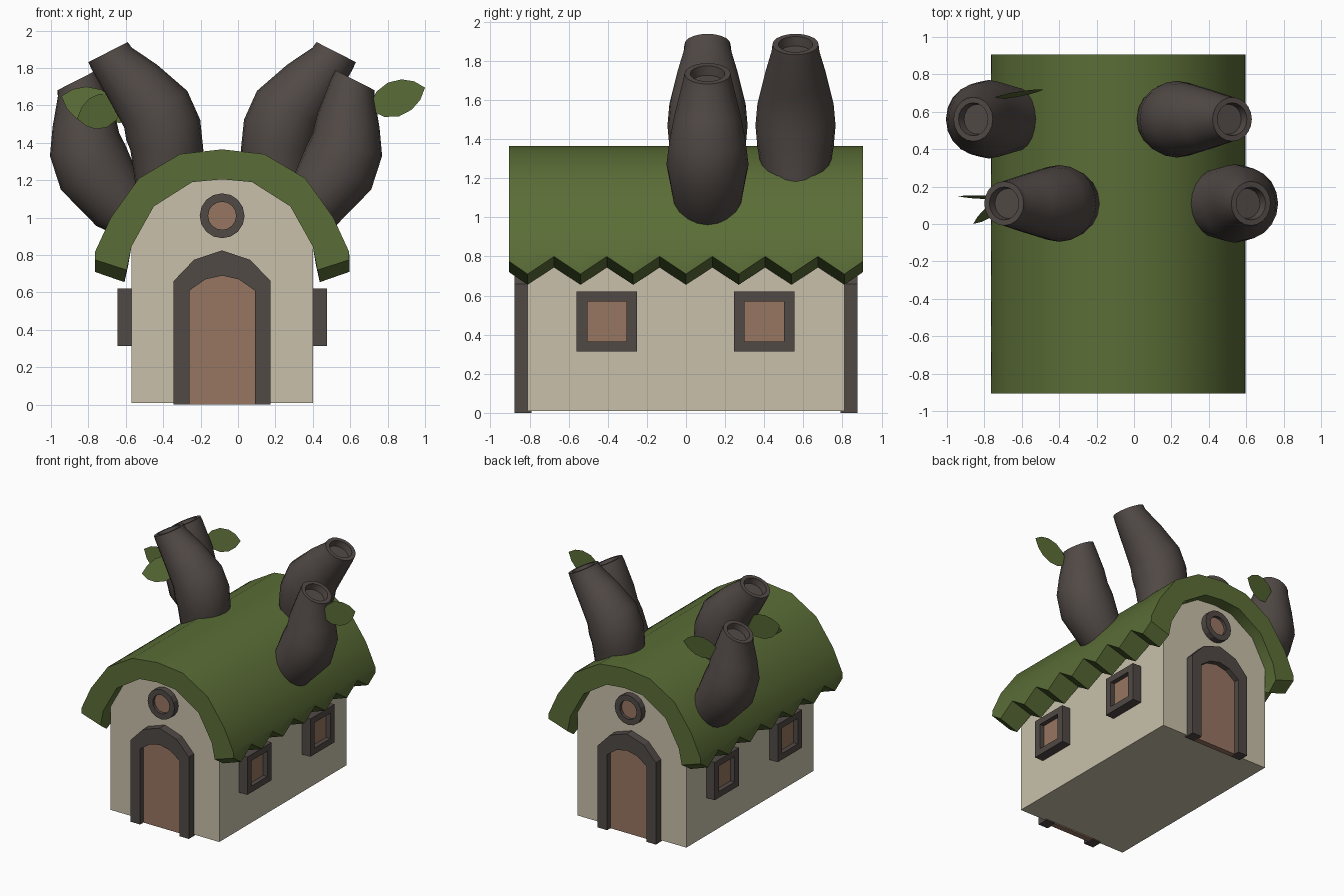
import bpy, bmesh, math
from mathutils import Vector

if "Cube" in bpy.data.objects:
    bpy.data.objects.remove(bpy.data.objects["Cube"], do_unlink=True)

CX = -0.085      # centre line of the house


def material(name, rgb):
    m = bpy.data.materials.new(name)
    m.use_nodes = True
    m.diffuse_color = (*rgb, 1)
    bsdf = m.node_tree.nodes["Principled BSDF"]
    bsdf.inputs["Base Color"].default_value = (*rgb, 1)
    bsdf.inputs["Roughness"].default_value = 0.9
    return m


PLASTER = material("cream plaster", (0.58, 0.53, 0.40))
BARK = material("dark bark", (0.082, 0.067, 0.061))
WOOD = material("warm wood", (0.31, 0.18, 0.122))
GREEN = material("moss green", (0.105, 0.155, 0.038))


def make(name, bm, mat, angle=None):
    bmesh.ops.recalc_face_normals(bm, faces=bm.faces)
    me = bpy.data.meshes.new(name)
    bm.to_mesh(me)
    bm.free()
    me.materials.append(mat)
    if angle:
        me.polygons.foreach_set("use_smooth", [True] * len(me.polygons))
        me.set_sharp_from_angle(angle=math.radians(angle))
    ob = bpy.data.objects.new(name, me)
    bpy.context.scene.collection.objects.link(ob)
    return ob


def shell(name, stations, mat, closed=False, angle=None):
    """Band between an outer and an inner line, swept through stations."""
    bm = bmesh.new()
    rows = [[[bm.verts.new(p) for p in line] for line in st] for st in stations]
    n = len(rows[0][0])
    spans = [(i, (i + 1) % n) for i in range(n if closed else n - 1)]
    for (ao, ai), (bo, bi) in zip(rows, rows[1:]):
        for i, j in spans:
            bm.faces.new((ao[i], ao[j], bo[j], bo[i]))
            bm.faces.new((ai[i], ai[j], bi[j], bi[i]))
        if not closed:
            for k in (0, n - 1):
                bm.faces.new((ao[k], ai[k], bi[k], bo[k]))
    for o, inn in (rows[0], rows[-1]):
        for i, j in spans:
            bm.faces.new((o[i], o[j], inn[j], inn[i]))
    return make(name, bm, mat, angle)


def prism(name, near, far, mat):
    bm = bmesh.new()
    a, b = ([bm.verts.new(p) for p in loop] for loop in (near, far))
    bm.faces.new(a)
    bm.faces.new(b)
    for i in range(len(a)):
        j = (i + 1) % len(a)
        bm.faces.new((a[i], a[j], b[j], b[i]))
    return make(name, bm, mat)


def mirrored(half):
    """Full arch from its right half, which starts at the crown."""
    return [(-u, z) for u, z in half[:0:-1]] + half


def opening(name, place, outer, inner, wall, front, panel, closed):
    """Raised frame with a recessed wooden panel."""
    at = lambda line, d: [place(u, d, z) for u, z in line]
    shell(name + "_frame", [(at(outer, d), at(inner, d)) for d in (wall - 0.02, front)],
          BARK, closed)
    prism(name + "_panel", at(inner, wall - 0.02), at(inner, panel), WOOD)


# Walls with an arched gable
arch = [(0, 1.205), (0.16, 1.19), (0.365, 1.06), (0.425, 0.953), (0.485, 0.845)]
gable = mirrored(arch + [(0.485, 0.01)])
prism("walls", *[[(CX + u, y, z) for u, z in gable] for y in (-0.81, 0.81)], PLASTER)

# Roof shell with zigzag eaves
outer_arch = [(0, 1.365), (0.225, 1.34), (0.445, 1.21), (0.595, 1.0), (0.678, 0.82)]
stations = []
for k in range(-7, 8):
    y = max(-0.905, min(0.905, k * 0.135))
    ys = [y]
    low = k % 2 == 0
    if abs(k) == 7:
        zo, zi, ui = 0.775, 0.72, 0.51
    else:
        zo, zi, ui = (0.71, 0.655, 0.522) if low else (0.80, 0.745, 0.502)
    stations.append([[(CX + u, y, z) for u, z in mirrored(line)]
                     for line in (outer_arch + [(0.68, zo)], arch + [(ui, zi)])])
shell("roof", stations, GREEN, angle=35)

# Doors and round windows on both gables
door_outer = [(0, 0.825), (0.15, 0.775), (0.26, 0.66), (0.26, 0)]
door_inner = [(0, 0.69), (0.09, 0.67), (0.175, 0.61), (0.175, 0)]


def circle(r, z, n=16):
    return [(r * math.cos(math.tau * i / n), z + r * math.sin(math.tau * i / n))
            for i in range(n)]


def rect(u, w, z0, z1):
    return [(u - w, z0), (u + w, z0), (u + w, z1), (u - w, z1)]


for side, s in (("front", 1), ("back", -1)):
    place = lambda u, d, z: (CX + s * u, -s * d, z)
    opening(side + "_door", place, mirrored(door_outer), mirrored(door_inner),
            0.81, 0.877, 0.835, False)
    opening(side + "_round_window", place, circle(0.12, 1.01), circle(0.075, 1.01),
            0.81, 0.86, 0.835, True)

# Square windows on both long walls
for side, s in (("left", 1), ("right", -1)):
    place = lambda u, d, z: (CX + s * d, u, z)
    for row, y in (("front", -0.405), ("back", 0.4)):
        opening(f"{side}_{row}_window", place, rect(y, 0.155, 0.315, 0.62),
                rect(y, 0.1, 0.365, 0.57), 0.485, 0.56, 0.523, True)


# Hollow branch stumps: sections are x, z, radius, tilt in degrees
def stump(name, sections, y, mirror=None, n=20):
    x, z, r, t = sections[-1]
    a = math.radians(t)
    sections = sections + [(x, z, 0.088, t),
                           (x - 0.05 * math.sin(a), z - 0.05 * math.cos(a), 0.08, t)]
    bm = bmesh.new()
    rings = []
    for x, z, r, t in sections:
        a = math.radians(t)
        ring = []
        for i in range(n):
            c, s = math.cos(math.tau * i / n), math.sin(math.tau * i / n)
            px = x + r * c * math.cos(a)
            if mirror is not None:
                px = mirror - px
            ring.append(bm.verts.new((px, y + r * s, z - r * c * math.sin(a))))
        rings.append(ring)
    for p, q in zip(rings, rings[1:]):
        for i in range(n):
            j = (i + 1) % n
            bm.faces.new((p[i], p[j], q[j], q[i]))
    bm.faces.new(rings[0])
    bm.faces.new(rings[-1])
    make(name, bm, BARK, 40)


low_stump = [(0.28, 0.98, 0.13, 50), (0.41, 1.09, 0.175, 50), (0.54, 1.27, 0.21, 35),
             (0.585, 1.39, 0.195, 18), (0.59, 1.52, 0.17, 12), (0.615, 1.7, 0.125, 25),
             (0.625, 1.735, 0.118, 27)]
high_stump = [(0.22, 1.1, 0.15, -5), (0.21, 1.36, 0.195, 0), (0.23, 1.47, 0.205, 15),
              (0.27, 1.58, 0.195, 30), (0.39, 1.72, 0.16, 38), (0.505, 1.85, 0.122, 29),
              (0.525, 1.885, 0.118, 27)]
stump("left_front_stump", low_stump, 0.11)
stump("left_back_stump", high_stump, 0.56)
stump("right_back_stump", low_stump, 0.56, mirror=-0.235)
stump("right_front_stump", high_stump, 0.11, mirror=-0.17)


# Flat leaves: base point, tip point and a sideways vector for the half width
def leaf(name, base, tip, side):
    base, tip, side = Vector(base), Vector(tip), Vector(side)
    half = [(0, 0.3), (0.15, 0.75), (0.4, 1), (0.65, 0.9), (0.85, 0.55)]
    outline = [(t, w) for t, w in half] + [(1, 0)] + [(t, -w) for t, w in half[::-1]]
    bm = bmesh.new()
    bm.faces.new([bm.verts.new(base.lerp(tip, t) + side * w) for t, w in outline])
    make(name, bm, GREEN)


leaf("left_leaf", (0.72, 0.07, 1.59), (1.0, 0.07, 1.695), (-0.03, 0, 0.09))
leaf("right_outer_leaf", (-0.64, 0.135, 1.55), (-0.945, 0.15, 1.65), (0.03, 0.008, 0.095))
leaf("right_front_leaf", (-0.63, 0.17, 1.6), (-0.86, 0.0, 1.53), (-0.02, 0.025, 0.09))
leaf("right_back_leaf", (-0.75, 0.67, 1.58), (-0.48, 0.72, 1.62), (-0.01, 0.012, 0.09))
